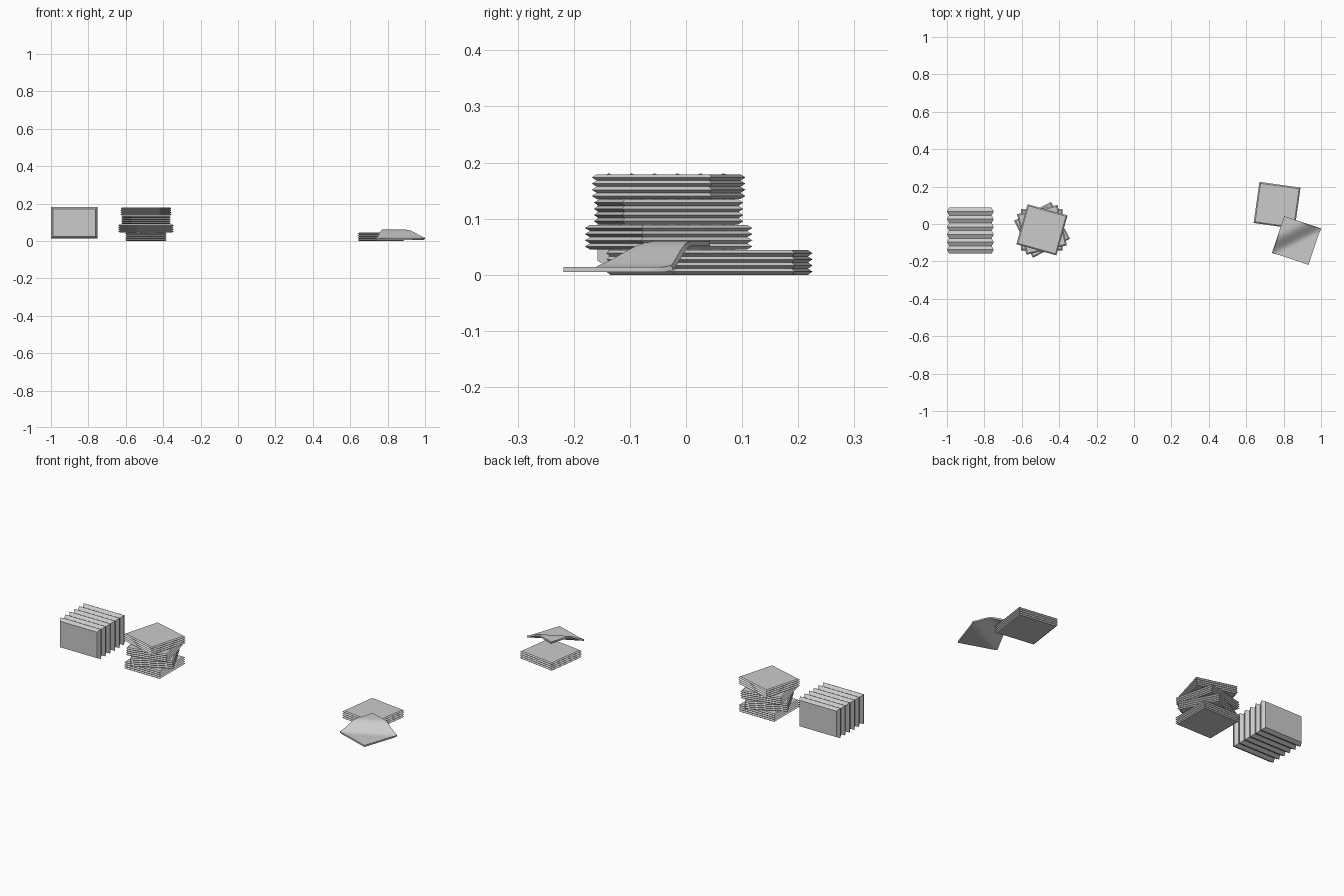
import bpy, bmesh
from math import radians

if "Cube" in bpy.data.objects:
    bpy.data.objects.remove(bpy.data.objects["Cube"])


def add_object(name, bm, loc, rot):
    bmesh.ops.recalc_face_normals(bm, faces=bm.faces[:])
    mesh = bpy.data.meshes.new(name)
    bm.to_mesh(mesh)
    bm.free()
    ob = bpy.data.objects.new(name, mesh)
    ob.location = loc
    ob.rotation_euler = rot
    bpy.context.collection.objects.link(ob)
    return ob


def folded(name, loc, rot, w, d, h, layers, inset):
    """Pile of folded layers: rectangular rings alternating valley and ridge."""
    bm = bmesh.new()
    rings = []
    for i in range(layers * 2 + 1):
        k = 0 if i % 2 else inset
        x, y, z = w / 2 - k, d / 2 - k, h * i / (layers * 2)
        rings.append([bm.verts.new((sx * x, sy * y, z))
                      for sx, sy in ((-1, -1), (1, -1), (1, 1), (-1, 1))])
    for a, b in zip(rings, rings[1:]):
        for j in range(4):
            k = (j + 1) % 4
            bm.faces.new((a[j], a[k], b[k], b[j]))
    bm.faces.new(rings[0][::-1])
    bm.faces.new(rings[-1])
    return add_object(name, bm, loc, rot)


# Stack of four twisted folded cloths
for i, angle in enumerate((0, 27, 13, -15.6)):
    folded(f"stacked_cloth_{i + 1}", (-0.492, -0.031, i * 0.045),
           (0, 0, radians(angle)), 0.222, 0.222, 0.044, 4, 0.007)

# Single folded cloth on the right
folded("folded_cloth", (0.765, 0.1, 0), (0, 0, radians(-8)),
       0.222, 0.222, 0.044, 4, 0.007)

# Row of cloths standing on edge, layered along y
folded("upright_cloths", (-0.875, 0.087, 0.0975), (radians(90), 0, 0),
       0.25, 0.167, 0.245, 6, 0.011)

# Loose cloth whose corner drapes over the folded one
bm = bmesh.new()
bmesh.ops.create_grid(bm, x_segments=14, y_segments=14, size=0.103)
for v in bm.verts:
    s = (v.co.y - v.co.x) / 0.206
    t = min(max((s + 0.1) / 0.6, 0), 1)
    v.co.z = 0.005 + 0.046 * t * t * (3 - 2 * t)
drape = add_object("draped_cloth", bm, (0.868, -0.088, 0), (0, 0, radians(-18.5)))
solid = drape.modifiers.new("thickness", 'SOLIDIFY')
solid.thickness = 0.009
solid.offset = 1
bpy.context.view_layer.objects.active = drape
drape.select_set(True)
bpy.ops.object.modifier_apply(modifier=solid.name)
bpy.ops.object.shade_smooth_by_angle(angle=radians(40))
